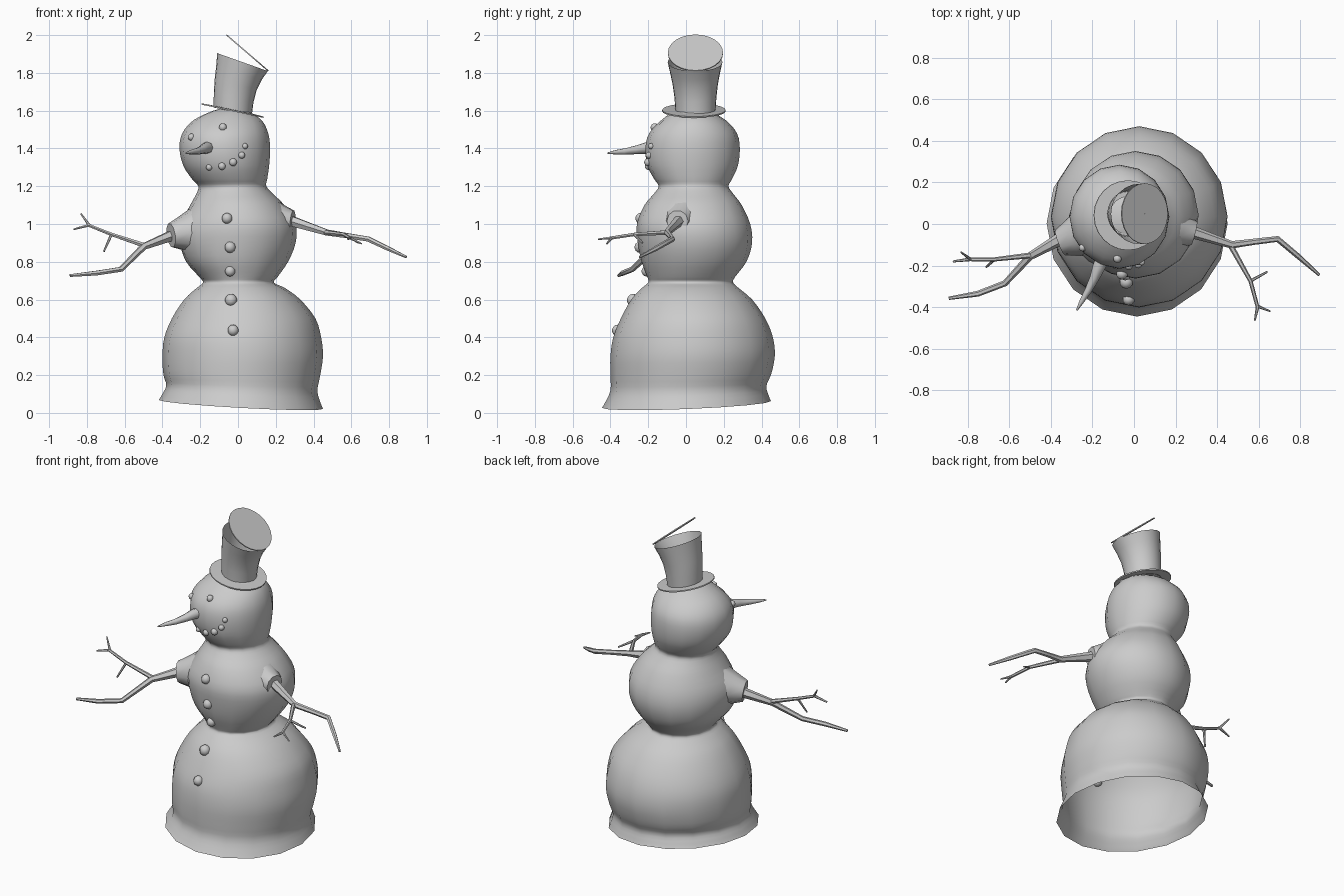
import bpy, bmesh, math
from mathutils import Vector
from mathutils.bvhtree import BVHTree


def finish(name, bm, angle=50):
    bmesh.ops.recalc_face_normals(bm, faces=bm.faces)
    me = bpy.data.meshes.new(name)
    bm.to_mesh(me)
    ob = bpy.data.objects.new(name, me)
    bpy.context.collection.objects.link(ob)
    shade(ob, angle)
    return ob


def shade(ob, angle=50):
    bpy.ops.object.select_all(action='DESELECT')
    ob.select_set(True)
    bpy.context.view_layer.objects.active = ob
    bpy.ops.object.shade_smooth_by_angle(angle=math.radians(angle))


def loft(rings, sides, closed=False, cap_top=False):
    """Rings are (cx, cy, cz, rx, ry, tilt in degrees about y)."""
    bm = bmesh.new()
    rows = []
    for cx, cy, cz, rx, ry, tilt in rings:
        t = math.radians(tilt)
        row = []
        for i in range(sides):
            a = 2 * math.pi * i / sides
            u, v = rx * math.cos(a), ry * math.sin(a)
            row.append(bm.verts.new((cx + u * math.cos(t), cy + v, cz - u * math.sin(t))))
        rows.append(row)
    pairs = list(zip(rows, rows[1:])) + ([(rows[-1], rows[0])] if closed else [])
    for a, b in pairs:
        for i in range(sides):
            j = (i + 1) % sides
            bm.faces.new((a[i], a[j], b[j], b[i]))
    if cap_top:
        bm.faces.new(rows[-1])
    return bm


def tubes(name, paths, res=2):
    """One object of tapered tubes; each path point is (x, y, z, radius)."""
    cu = bpy.data.curves.new(name, 'CURVE')
    cu.dimensions = '3D'
    cu.bevel_depth = 1.0
    cu.bevel_resolution = res
    cu.use_fill_caps = True
    for path in paths:
        sp = cu.splines.new('POLY')
        sp.points.add(len(path) - 1)
        for p, (x, y, z, r) in zip(sp.points, path):
            p.co = (x, y, z, 1)
            p.radius = r
    ob = bpy.data.objects.new(name, cu)
    bpy.context.collection.objects.link(ob)
    bpy.ops.object.select_all(action='DESELECT')
    ob.select_set(True)
    bpy.context.view_layer.objects.active = ob
    bpy.ops.object.convert(target='MESH')
    shade(bpy.context.view_layer.objects.active)


# Snow body: z, left x, right x, front y, back y
profile = [
    (0.045, -.42, .45, -.445, .45), (0.07, -.405, .44, -.43, .44),
    (0.13, -.38, .42, -.40, .425), (0.20, -.395, .435, -.40, .45),
    (0.30, -.40, .45, -.40, .47), (0.40, -.39, .44, -.385, .46),
    (0.50, -.35, .41, -.345, .42), (0.60, -.285, .33, -.29, .35),
    (0.66, -.22, .25, -.235, .28), (0.69, -.185, .19, -.20, .25),
    (0.72, -.205, .21, -.205, .26), (0.80, -.27, .265, -.235, .32),
    (0.90, -.295, .305, -.255, .35), (1.00, -.29, .305, -.26, .34),
    (1.10, -.25, .245, -.22, .295), (1.16, -.22, .185, -.17, .25),
    (1.20, -.21, .15, -.145, .225), (1.24, -.245, .155, -.17, .245),
    (1.31, -.29, .165, -.205, .275), (1.40, -.31, .17, -.215, .285),
    (1.48, -.295, .16, -.195, .27), (1.55, -.235, .125, -.13, .21),
    (1.60, -.13, .05, -.06, .12), (1.615, -.06, .0, .0, .06)]


def smooth_rows(p, n=3):
    out = []
    for i in range(len(p) - 1):
        a, b, c, d = (Vector(p[max(i - 1, 0)]), Vector(p[i]),
                      Vector(p[i + 1]), Vector(p[min(i + 2, len(p) - 1)]))
        for k in range(n):
            t = k / n
            out.append(b + .5 * t * (c - a + t * (2 * a - 5 * b + 4 * c - d + t * (3 * (b - c) + d - a))))
    return out + [Vector(p[-1])]


bpy_vec = [tuple(r) for r in profile]
Vector5 = smooth_rows(bpy_vec)
rings = [((l + r) / 2, (f + b) / 2, z, (r - l) / 2, (b - f) / 2, 0) for z, l, r, f, b in Vector5]
body = loft(rings, 16, cap_top=True)
shoulder = Vector((-.30, -.08, .94))
for v in body.verts:
    # sloping hem at the foot, pulled-out shoulder at the left
    w = max(0, min(1, (0.22 - v.co.z) / 0.14))
    push = math.exp(-(v.co - shoulder).length_squared / (2 * .09 ** 2))
    v.co.z += w * (-.055 * v.co.x + .04 * v.co.y)
    v.co += Vector((-.04, -.015, 0)) * push
body.normal_update()
tree = BVHTree.FromBMesh(body)
finish("snow_body", body, 70)

# Shoulder sockets
tubes("left_socket", [[(-.20, -.03, .965, .14), (-.29, -.065, .95, .095), (-.355, -.09, .94, .065)]], 3)
tubes("right_socket", [[(.15, -.01, 1.03, .13), (.23, -.03, 1.02, .085), (.29, -.045, 1.015, .058)]], 3)

# Pebbles pressed into the front: x, z, radius
pebbles = {
    "eye": [(-.08, 1.512, .021), (-.247, 1.46, .019)],
    "mouth": [(-.153, 1.30, .017), (-.085, 1.306, .02), (-.026, 1.327, .021),
              (.02, 1.364, .018), (.037, 1.412, .016)],
    "button": [(-.058, 1.03, .029), (-.042, .877, .03), (-.042, .75, .028),
               (-.037, .597, .033), (-.026, .437, .03)]}
for kind, items in pebbles.items():
    for n, (x, z, r) in enumerate(items):
        hit = tree.ray_cast(Vector((x, -2, z)), Vector((0, 1, 0)))[0]
        bm = bmesh.new()
        bmesh.ops.create_uvsphere(bm, u_segments=10, v_segments=7, radius=r)
        bmesh.ops.translate(bm, verts=bm.verts, vec=hit)
        finish(f"{kind}_{n + 1}", bm, 60)

# Carrot nose
tubes("nose", [[(-.145, -.15, 1.405, .032), (-.168, -.205, 1.403, .031), (-.19, -.26, 1.393, .023),
                (-.22, -.32, 1.384, .017), (-.25, -.37, 1.38, .012), (-.275, -.415, 1.375, .004)]])

# Branch arms: trunk into long limb, thin limb, twigs
tubes("left_arm", [
    [(-.27, -.03, .965, .032), (-.36, -.075, .935, .03), (-.50, -.155, .88, .019), (-.62, -.285, .76, .015),
     (-.75, -.335, .74, .014), (-.89, -.357, .727, .008)],
    [(-.49, -.15, .885, .014), (-.67, -.17, .945, .01), (-.79, -.17, .993, .009), (-.87, -.18, .972, .005)],
    [(-.785, -.17, .99, .008), (-.832, -.135, 1.055, .004)],
    [(-.67, -.17, .945, .008), (-.71, -.207, .855, .005)]], 1)
tubes("right_arm", [
    [(.22, -.02, 1.035, .03), (.30, -.045, 1.01, .029), (.47, -.10, .955, .018), (.58, -.085, .938, .015),
     (.69, -.072, .92, .015), (.795, -.16, .87, .013), (.89, -.245, .825, .007)],
    [(.46, -.095, .955, .014), (.56, -.274, .945, .01), (.594, -.40, .925, .009), (.58, -.465, .92, .004)],
    [(.594, -.395, .925, .008), (.655, -.42, .895, .004)],
    [(.56, -.274, .945, .008), (.64, -.23, .90, .005)]], 1)

# Hat: brim, flared open crown and sprung lid
brim = [(-.03, .042, 1.598, .09, .09, 12), (-.03, .042, 1.597, .168, .168, 12),
        (-.028, .042, 1.604, .168, .168, 12), (-.028, .042, 1.606, .09, .09, 12)]
finish("hat_brim", loft(brim, 24, closed=True), 40)
crown = [(-.028, .05, 1.595, .103, .106, 12), (-.023, .05, 1.67, .108, .111, 13),
         (-.012, .049, 1.74, .115, .12, 15), (.005, .048, 1.80, .126, .132, 17),
         (.024, .048, 1.857, .142, .145, 19.5)]
finish("hat_crown", loft(crown, 24), 50)
lid = [(.048, .05, 1.903, .001, .001, 40.7), (.048, .05, 1.903, .146, .146, 40.7),
       (.052, .05, 1.908, .146, .146, 40.7), (.052, .05, 1.908, .001, .001, 40.7)]
finish("hat_lid", loft(lid, 24, closed=True), 40)
